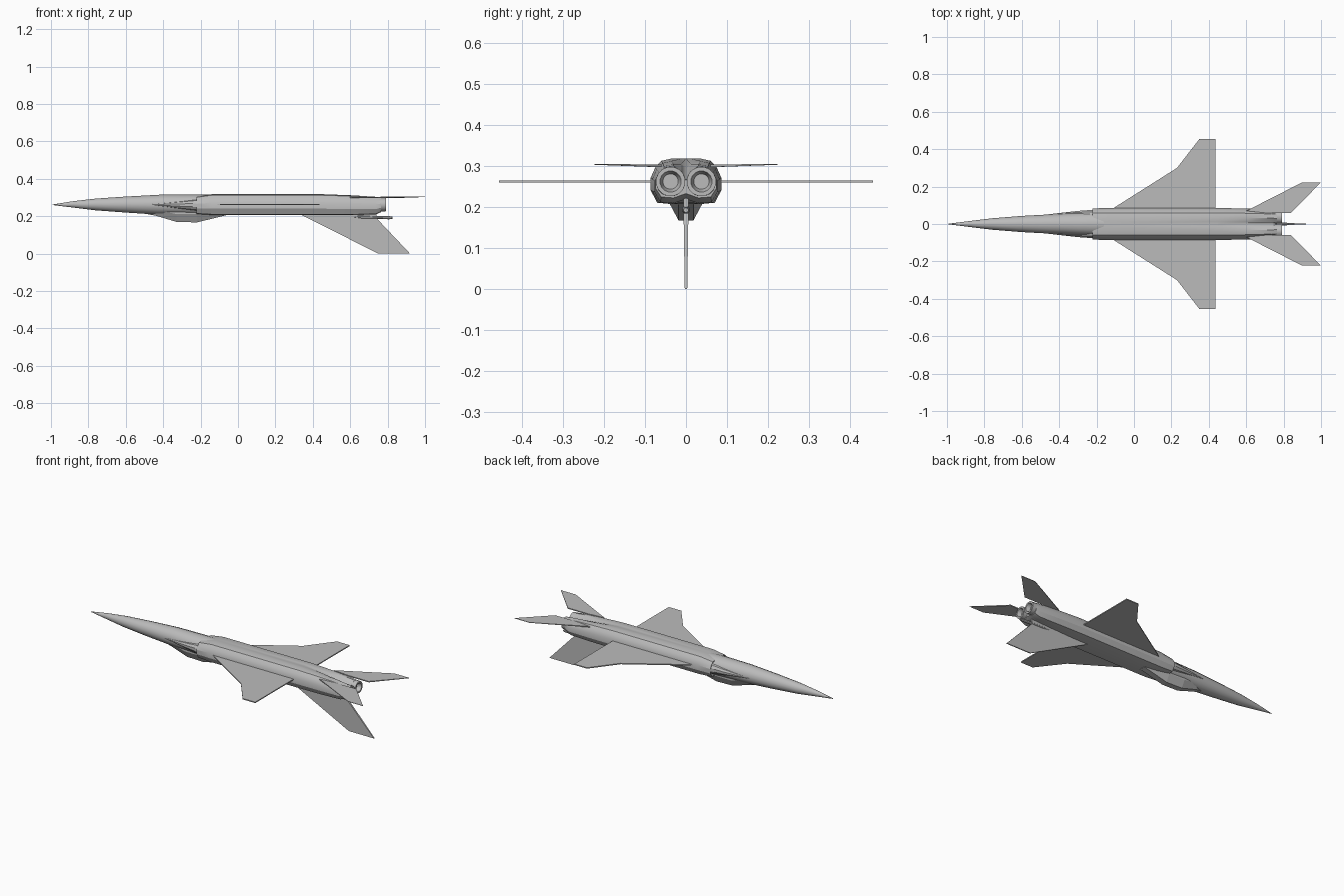
import bpy, bmesh, math
from mathutils import Vector

cube = bpy.data.objects.get("Cube")
if cube:
    bpy.data.objects.remove(cube, do_unlink=True)

grey = bpy.data.materials.new("airframe_grey")
grey.use_nodes = True
grey.diffuse_color = (0.5, 0.5, 0.5, 1)
grey.node_tree.nodes["Principled BSDF"].inputs["Base Color"].default_value = (0.5, 0.5, 0.5, 1)


def finish(name, bm, mirror=False, smooth=25):
    bmesh.ops.recalc_face_normals(bm, faces=bm.faces)
    mesh = bpy.data.meshes.new(name)
    bm.to_mesh(mesh)
    bm.free()
    mesh.materials.append(grey)
    ob = bpy.data.objects.new(name, mesh)
    bpy.context.collection.objects.link(ob)
    if mirror:
        mod = ob.modifiers.new("Mirror", 'MIRROR')
        mod.use_axis = (False, True, False)
        mod.use_clip = True
    if smooth:
        bpy.ops.object.select_all(action='DESELECT')
        bpy.context.view_layer.objects.active = ob
        ob.select_set(True)
        bpy.ops.object.shade_smooth_by_angle(angle=math.radians(smooth))
    return ob


def loft(rings, caps=True):
    """Skin a row of equal-sized point loops."""
    bm = bmesh.new()
    rows = [[bm.verts.new(p) for p in r] for r in rings]
    n = len(rows[0])
    for a, b in zip(rows, rows[1:]):
        for i in range(n):
            j = (i + 1) % n
            bm.faces.new((a[i], a[j], b[j], b[i]))
    if caps:
        bm.faces.new(rows[0])
        bm.faces.new(rows[-1])
    return bm


def oval(x, w, top, bottom, n=16, y=0.0):
    zc, h = (top + bottom) / 2, (top - bottom) / 2
    return [(x, y + w * math.cos(2 * math.pi * (i + .5) / n),
             zc + h * math.sin(2 * math.pi * (i + .5) / n)) for i in range(n)]


def plate(name, outline, offset, mirror=False):
    """Flat surface; outline holds (point, half thickness) along offset."""
    d = Vector(offset)
    rings = [[Vector(p) + d * t * s for p, t in outline] for s in (-1, 1)]
    return finish(name, loft(rings), mirror, smooth=0)


# Forward fuselage: long pointed nose running into the engine block
finish("forward_fuselage", loft([
    oval(-0.992, 0.0015, 0.263, 0.260),
    oval(-0.88, 0.016, 0.281, 0.246),
    oval(-0.76, 0.031, 0.295, 0.231),
    oval(-0.60, 0.044, 0.306, 0.219),
    oval(-0.42, 0.054, 0.316, 0.207),
    oval(-0.22, 0.064, 0.316, 0.203),
    oval(-0.10, 0.064, 0.316, 0.206)]))

# Canopy: faceted bulge under the forward fuselage
canopy = [(-0.48, 0.018, 0.210, 0.008), (-0.44, 0.034, 0.203, 0.014),
          (-0.33, 0.042, 0.170, 0.018), (-0.22, 0.042, 0.167, 0.018),
          (-0.06, 0.036, 0.206, 0.018)]
finish("canopy", loft([[(x, w, 0.235), (x, w, max(z + 0.03, 0.212)), (x, b, z),
                        (x, -b, z), (x, -w, max(z + 0.03, 0.212)), (x, -w, 0.235)]
                       for x, w, z, b in canopy]), smooth=0)


# Engine block: one half section, blended toward the round nozzle at the back
def half_section(x, w, top, bottom, groove):
    h = top - bottom
    side = [(0.035, 1), (0.060, 0.95), (0.075, 0.80), (0.086, 0.58),
            (0.086, 0.30), (0.070, 0.03), (0.035, 0)]
    k = w / 0.086
    pts = [(x, 0, top - groove), (x, 0.012 * k, top - groove * 0.4)]
    pts += [(x, y * k, bottom + h * f) for y, f in side]
    return pts + [(x, 0, bottom + groove * 0.3)]


bm = loft([half_section(-0.222, 0.083, 0.306, 0.212, 0),
           half_section(-0.14, 0.086, 0.318, 0.207, 0),
           half_section(0.45, 0.086, 0.318, 0.207, 0),
           half_section(0.61, 0.082, 0.312, 0.207, 0.018),
           half_section(0.735, 0.077, 0.304, 0.209, 0.034),
           half_section(0.765, 0.074, 0.300, 0.222, 0.036)])
# Hollow intake mouth behind a thin lip
mouth = [f for f in bm.faces if all(v.co.x < -0.2 for v in f.verts)]
bmesh.ops.recalc_face_normals(bm, faces=bm.faces)
bmesh.ops.inset_region(bm, faces=mouth, thickness=0.004, use_boundary=True)
inner = bmesh.ops.extrude_face_region(bm, geom=mouth)
bmesh.ops.delete(bm, geom=mouth, context='FACES_ONLY')
bmesh.ops.translate(bm, verts=[g for g in inner["geom"] if isinstance(g, bmesh.types.BMVert)],
                    vec=(0.07, 0, 0))
mid = [f for f in bm.faces if all(abs(v.co.y) < 1e-5 for v in f.verts)]
bmesh.ops.delete(bm, geom=mid, context='FACES')
finish("engine_block", bm, mirror=True)

# Intake spikes: half-buried wedge cones in front of the mouths
finish("intake_spike", loft([oval(-0.46, 0.002, 0.264, 0.260, 10, 0.050),
                             oval(-0.30, 0.022, 0.281, 0.238, 10, 0.049),
                             oval(-0.20, 0.031, 0.293, 0.226, 10, 0.048),
                             oval(-0.13, 0.031, 0.293, 0.226, 10, 0.048)]), mirror=True)


# Exhaust nozzles: tube with a conical hollow
def nozzle_ring(x, r):
    return oval(x, r, 0.262 + r, 0.262 - r, 16, 0.0375)


finish("exhaust_nozzle", loft([nozzle_ring(0.70, 0.037), nozzle_ring(0.79, 0.036),
                               nozzle_ring(0.79, 0.026), nozzle_ring(0.71, 0.003)]), mirror=True)

# Main wings: cranked leading edge, square tips
t = 0.003
plate("main_wing", [((x, y, 0.262), t) for x, y in
                    [(-0.19, 0.04), (-0.11, 0.085), (0.23, 0.30), (0.35, 0.455),
                     (0.435, 0.455), (0.435, 0.04)]], (0, 0, 1), mirror=True)

# Tailplanes: swept and slightly tilted toward the tip
plate("tailplane", [((0.60, 0.070, 0.300), 0.003), ((0.90, 0.223, 0.304), 0.0012),
                    ((1.00, 0.223, 0.304), 0.0012), ((0.84, 0.060, 0.300), 0.003),
                    ((0.70, 0.060, 0.300), 0.003)], (0, 0, 1), mirror=True)

# Swept tail fin, thinner at its tip
plate("tail_fin", [((0.31, 0, 0.222), 0.005), ((0.75, 0, 0.0), 0.003),
                   ((0.92, 0, 0.0), 0.003), ((0.74, 0, 0.190), 0.006),
                   ((0.74, 0, 0.222), 0.006)], (0, 1, 0))

# Slim pod along the fin root
finish("fin_root_pod", loft([oval(0.53, 0.002, 0.208, 0.204, 8),
                             oval(0.66, 0.009, 0.204, 0.186, 8),
                             oval(0.81, 0.009, 0.201, 0.183, 8),
                             oval(0.825, 0.006, 0.198, 0.186, 8)]))
